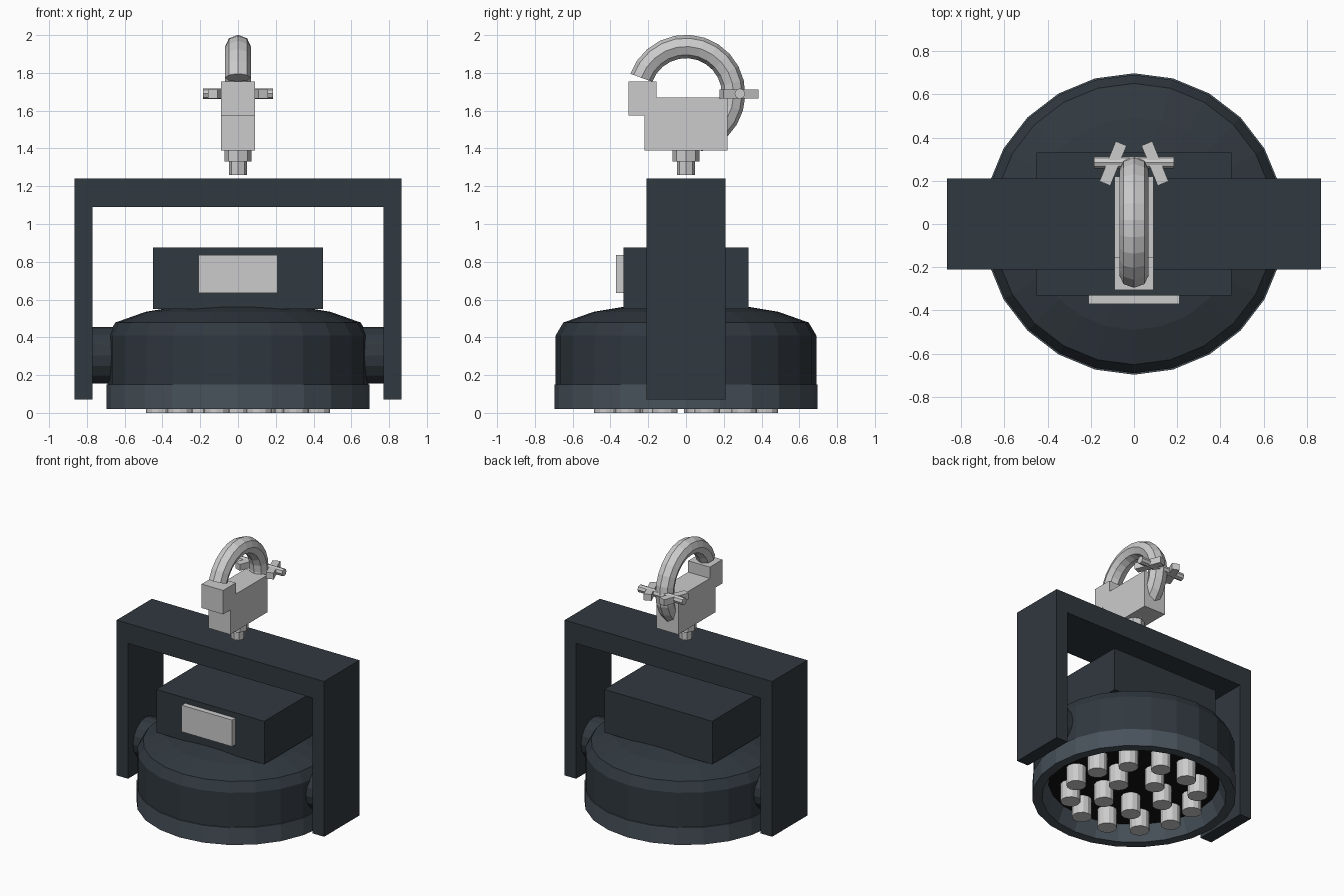
import bpy, bmesh
from math import sin, cos, pi, radians
from mathutils import Matrix, Vector

if "Cube" in bpy.data.objects:
    bpy.data.objects.remove(bpy.data.objects["Cube"])


def material(name, rgb):
    m = bpy.data.materials.new(name)
    m.diffuse_color = (*rgb, 1)
    m.use_nodes = True
    m.node_tree.nodes["Principled BSDF"].inputs["Base Color"].default_value = m.diffuse_color
    return m


DARK = material("dark_paint", (0.03, 0.04, 0.05))
SLATE = material("slate_rim", (0.065, 0.085, 0.105))
BLACK = material("black_interior", (0.006, 0.006, 0.006))


def finish(name, bm, mat=None):
    bmesh.ops.remove_doubles(bm, verts=bm.verts, dist=1e-5)
    bmesh.ops.recalc_face_normals(bm, faces=bm.faces)
    me = bpy.data.meshes.new(name)
    bm.to_mesh(me)
    bm.free()
    ob = bpy.data.objects.new(name, me)
    bpy.context.collection.objects.link(ob)
    if mat:
        me.materials.append(mat)
    return ob


def box(name, lo, hi, mat=None, rot=0):
    lo, hi = Vector(lo), Vector(hi)
    bm = bmesh.new()
    m = (Matrix.Translation((lo + hi) / 2) @ Matrix.Rotation(rot, 4, 'Z')
         @ Matrix.Diagonal((*(hi - lo), 1)))
    bmesh.ops.create_cube(bm, size=1, matrix=m)
    return finish(name, bm, mat)


def cylinder(name, centre, r, length, sides, mat=None, axis='Z'):
    bm = bmesh.new()
    rot = Matrix.Rotation(pi / 2, 4, 'Y') if axis == 'X' else Matrix()
    bmesh.ops.create_cone(bm, cap_ends=True, segments=sides, radius1=r, radius2=r,
                          depth=length, matrix=Matrix.Translation(centre) @ rot)
    return finish(name, bm, mat)


def lathe(name, profile, sides, mat):
    bm = bmesh.new()
    vs = [bm.verts.new((r, 0, z)) for r, z in profile]
    es = [bm.edges.new(p) for p in zip(vs, vs[1:])]
    bmesh.ops.spin(bm, geom=vs + es, cent=(0, 0, 0), axis=(0, 0, 1),
                   angle=2 * pi, steps=sides)
    return finish(name, bm, mat)


def extrude(name, pts, depth, to3d, mat=None):
    # prism from a 2D outline, centred on the extrusion axis
    bm = bmesh.new()
    a = [bm.verts.new(to3d(u, v, -depth)) for u, v in pts]
    b = [bm.verts.new(to3d(u, v, depth)) for u, v in pts]
    bm.faces.new(a)
    bm.faces.new(b)
    for i in range(len(pts)):
        j = (i + 1) % len(pts)
        bm.faces.new((a[i], a[j], b[j], b[i]))
    return finish(name, bm, mat)


# lamp housing: domed drum and the open rim below it
lathe("housing", [(0, 0.15), (0.69, 0.15), (0.69, 0.41), (0.65, 0.478),
                  (0.49, 0.535), (0.25, 0.575), (0, 0.59)], 24, DARK)
lathe("lens_rim", [(0.697, 0.02), (0.697, 0.15), (0.58, 0.15), (0.63, 0.02),
                   (0.697, 0.02)], 24, SLATE)
cylinder("lamp_plate", (0, 0, 0.145), 0.6, 0.02, 24, BLACK)

# lamps in two rings
for label, count, radius, start in (("outer", 12, 0.435, 15), ("inner", 5, 0.21, 20)):
    for i in range(count):
        a = radians(start) + 2 * pi * i / count
        cylinder(f"{label}_lamp_{i + 1}", (radius * cos(a), radius * sin(a), 0.075),
                 0.068, 0.15, 12)

# control box with display
box("control_box", (-0.45, -0.33, 0.55), (0.45, 0.33, 0.875), DARK)
box("display", (-0.21, -0.37, 0.635), (0.21, -0.32, 0.835))

# yoke and pivots
extrude("yoke", [(-0.865, 0.07), (-0.77, 0.07), (-0.77, 1.09), (0.77, 1.09),
                 (0.77, 0.07), (0.865, 0.07), (0.865, 1.24), (-0.865, 1.24)],
        0.21, lambda u, v, d: (u, d, v), DARK)
for side, s in (("left", -1), ("right", 1)):
    cylinder(f"{side}_pivot", (s * 0.72, 0, 0.305), 0.15, 0.12, 16, DARK, 'X')

# clamp block on its bolt and nut
extrude("clamp_block", [(-0.22, 1.39), (0.22, 1.39), (0.22, 1.67), (-0.155, 1.67),
                        (-0.155, 1.755), (-0.305, 1.755), (-0.305, 1.575), (-0.22, 1.575)],
        0.09, lambda u, v, d: (d, u, v))
cylinder("clamp_bolt", (0, 0, 1.30), 0.047, 0.08, 8)
cylinder("clamp_nut", (0, 0, 1.365), 0.072, 0.07, 8)

# hook: octagonal tube swept along an arc
bm = bmesh.new()
rings = []
for i in range(17):
    a = radians(160 - 235 * i / 16)
    ring = []
    for k in range(8):
        t = 2 * pi * k / 8
        r = 0.252 + 0.062 * cos(t)
        ring.append(bm.verts.new((0.068 * sin(t), r * cos(a), 1.688 + r * sin(a))))
    rings.append(ring)
for p, q in zip(rings, rings[1:]):
    for k in range(8):
        bm.faces.new((p[k], p[k - 1], q[k - 1], q[k]))
bm.faces.new(rings[0])
bm.faces.new(rings[-1])
finish("clamp_hook", bm)

# cross pin with a slanted wing on each side
cylinder("clamp_pin", (0, 0.285, 1.69), 0.028, 0.37, 8, None, 'X')
for side, s in (("left", -1), ("right", 1)):
    x = s * 0.097
    box(f"{side}_wing", (x - 0.027, 0.18, 1.665), (x + 0.027, 0.38, 1.713), None,
        s * radians(22))
